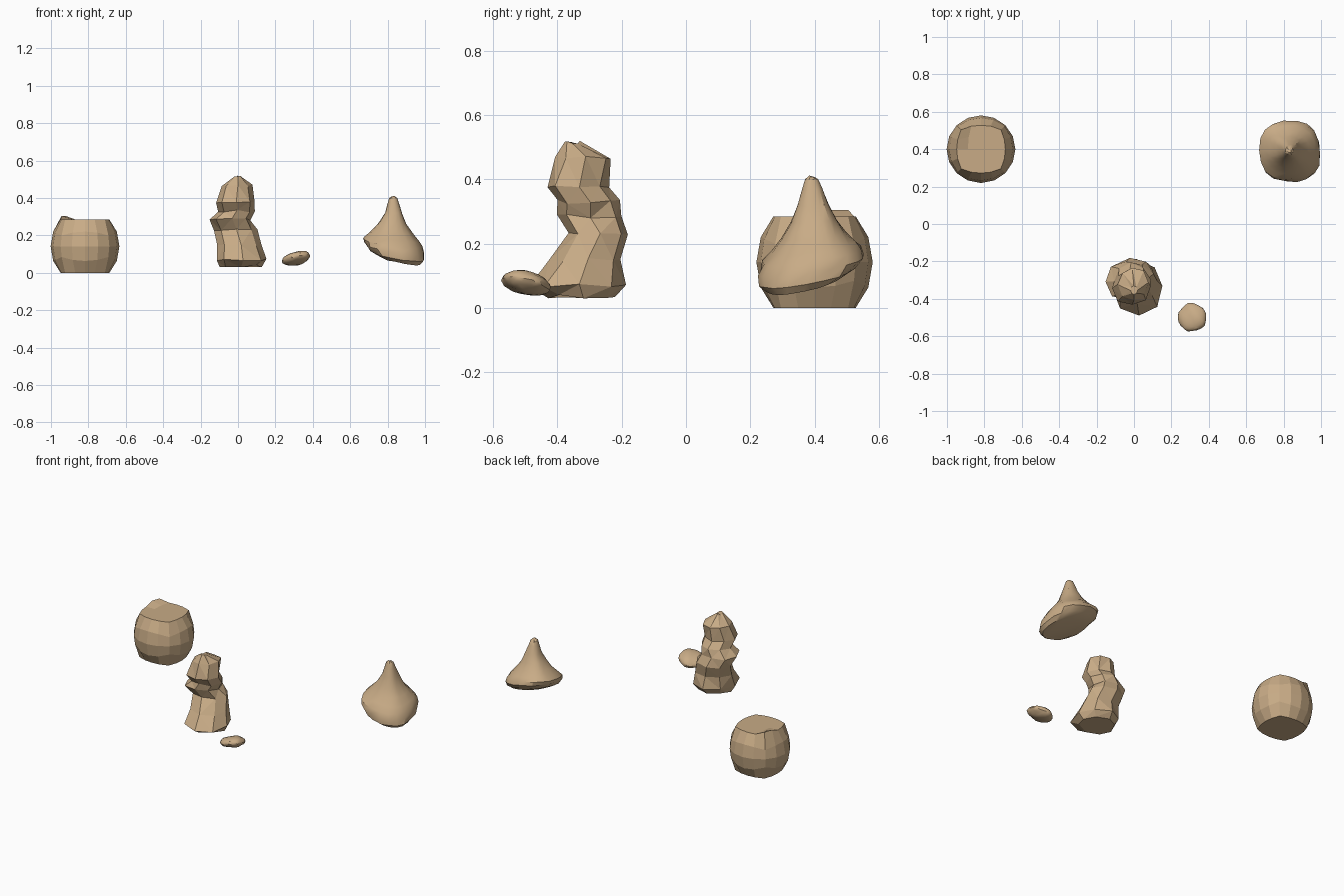
import bpy, bmesh, math, random
from mathutils import Vector

old = bpy.data.objects.get("Cube")
if old:
    bpy.data.objects.remove(old, do_unlink=True)

stone = bpy.data.materials.new("tan_stone")
stone.use_nodes = True
stone.diffuse_color = (0.58, 0.41, 0.24, 1)
stone.node_tree.nodes["Principled BSDF"].inputs["Base Color"].default_value = (0.58, 0.41, 0.24, 1)


def finish(bm, name, smooth_angle=None):
    bmesh.ops.recalc_face_normals(bm, faces=bm.faces)
    mesh = bpy.data.meshes.new(name)
    bm.to_mesh(mesh)
    bm.free()
    mesh.materials.append(stone)
    obj = bpy.data.objects.new(name, mesh)
    bpy.context.collection.objects.link(obj)
    if smooth_angle:
        bpy.ops.object.select_all(action="DESELECT")
        obj.select_set(True)
        bpy.context.view_layer.objects.active = obj
        bpy.ops.object.shade_smooth_by_angle(angle=math.radians(smooth_angle))
    return obj


def loft(rings, sides, power, jitter, seed, tilt=(0, 0), turn=0.0):
    """Stack rings of (z, x0, x1, y0, y1); the tilt fades out towards the top."""
    rng = random.Random(seed)
    bm = bmesh.new()
    low, high = rings[0][0], rings[-1][0]
    loops = []
    for z, x0, x1, y0, y1 in rings:
        cx, cy = (x0 + x1) / 2, (y0 + y1) / 2
        fade = 1 - (z - low) / (high - low)
        loop = []
        for i in range(sides):
            a = math.tau * i / sides + turn
            c, s = math.cos(a), math.sin(a)
            k = 1 - jitter * rng.random()
            dx = math.copysign(abs(c) ** power, c) * (x1 - x0) / 2 * k
            dy = math.copysign(abs(s) ** power, s) * (y1 - y0) / 2 * k
            dz = (dx * tilt[0] + dy * tilt[1]) * fade
            dz += (rng.random() - 0.5) * jitter * 0.1
            loop.append(bm.verts.new((cx + dx, cy + dy, z + dz)))
        loops.append(loop)
    for lower, upper in zip(loops, loops[1:]):
        for i in range(sides):
            j = (i + 1) % sides
            bm.faces.new((lower[i], lower[j], upper[j], upper[i]))
    bm.faces.new(loops[0])
    bm.faces.new(loops[-1])
    return bm


# Round boulder: a cube inflated to a ball, with level top and base
bm = bmesh.new()
bmesh.ops.create_cube(bm, size=2)
bmesh.ops.subdivide_edges(bm, edges=bm.edges, cuts=3, use_grid_fill=True)
for v in bm.verts:
    top, base = v.co.z > 0.99, v.co.z < -0.99
    n = Vector([math.tan(c * math.pi / 4) for c in v.co]).normalized()
    z = 0.142 + n.z * 0.205
    if top:
        z = 0.285
    elif base:
        z = 0.0
    if top and n.x < -0.5 and n.y > 0.2:
        z = 0.305
    v.co = (-0.818 + n.x * 0.184, 0.4 + n.y * 0.181, z)
finish(bm, "round_boulder")

# Standing rock: angular column with a pinched neck, head and front foot
column = [
    (0.035, -0.11, 0.13, -0.43, -0.22),
    (0.07, -0.13, 0.168, -0.50, -0.18),
    (0.15, -0.12, 0.14, -0.43, -0.19),
    (0.23, -0.135, 0.105, -0.37, -0.175),
    (0.285, -0.155, 0.08, -0.415, -0.19),
    (0.33, -0.11, 0.09, -0.405, -0.20),
    (0.38, -0.12, 0.09, -0.44, -0.235),
    (0.465, -0.09, 0.08, -0.41, -0.225),
    (0.515, -0.02, 0.02, -0.38, -0.33),
]
bm = loft(column, 8, 0.95, 0.13, 4, turn=0.05)
bmesh.ops.triangulate(bm, faces=[f for f in bm.faces if len(f.verts) == 4])
finish(bm, "standing_rock")

# Peaked rock: broad tilted skirt rising to a blunt horn
horn = [
    (0.075, 0.75, 0.98, 0.25, 0.48),
    (0.10, 0.70, 1.00, 0.22, 0.53),
    (0.135, 0.67, 1.00, 0.22, 0.555),
    (0.165, 0.667, 0.99, 0.235, 0.555),
    (0.19, 0.69, 0.97, 0.26, 0.53),
    (0.225, 0.72, 0.935, 0.295, 0.50),
    (0.27, 0.755, 0.90, 0.325, 0.47),
    (0.32, 0.785, 0.88, 0.345, 0.445),
    (0.37, 0.80, 0.862, 0.36, 0.425),
    (0.398, 0.808, 0.852, 0.37, 0.412),
    (0.409, 0.822, 0.84, 0.382, 0.40),
]
bm = loft(horn, 18, 0.85, 0.06, 7, tilt=(-0.2, 0.2))
finish(bm, "peaked_rock", 30)

# Pebble: a squashed, slightly tilted ball with a lumpy surface
rng = random.Random(3)
bm = bmesh.new()
bmesh.ops.create_icosphere(bm, subdivisions=3, radius=1)
for v in bm.verts:
    n = v.co.copy()
    k = 1 - 0.06 * rng.random() + 0.05 * math.sin(5 * n.x + 3 * n.y)
    lift = 0.014 * n.x - 0.012 * n.y
    v.co = (0.313 + n.x * 0.078 * k, -0.498 + n.y * 0.078 * k, 0.077 + n.z * 0.036 * k + lift)
finish(bm, "pebble", 30)
